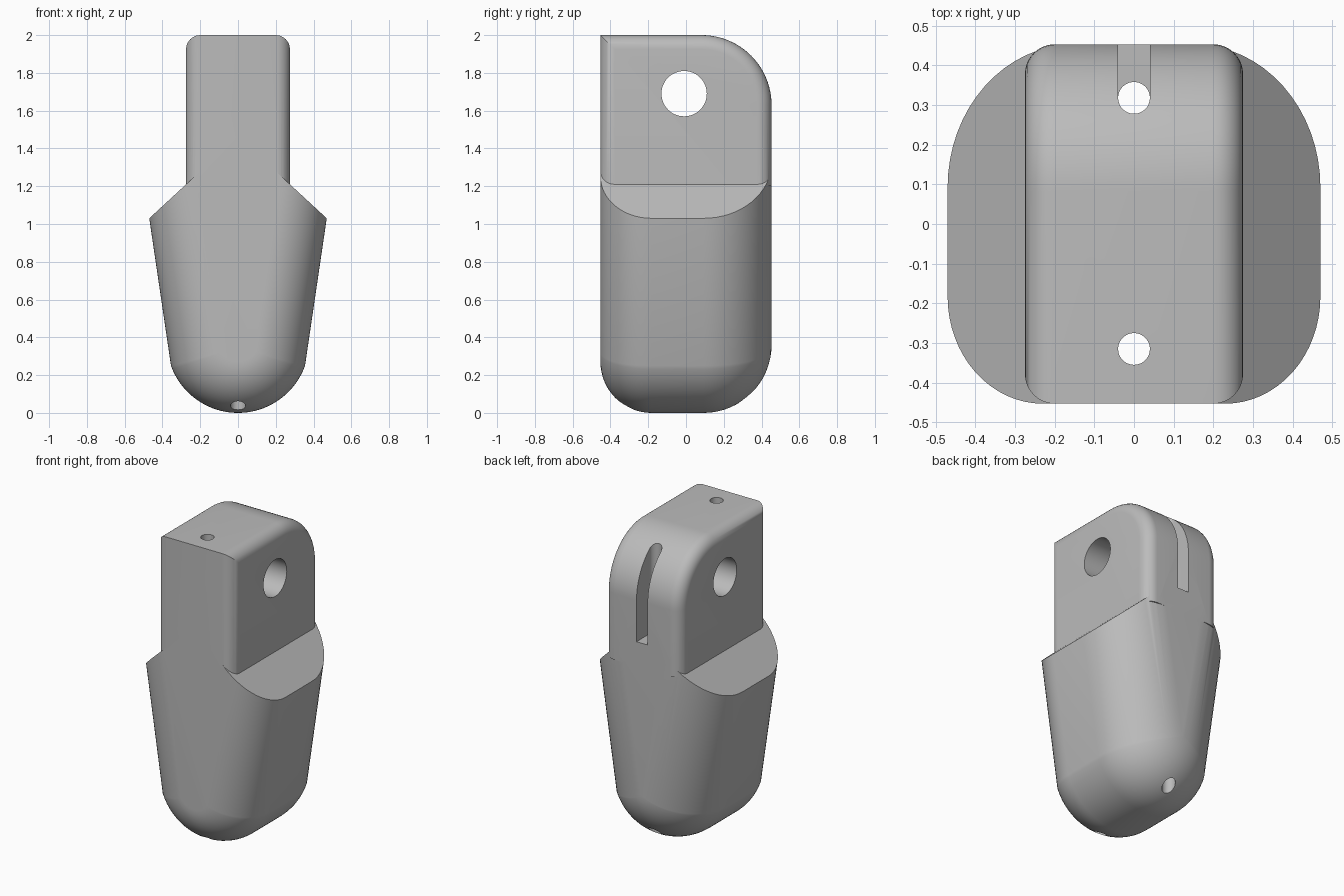
import bpy, bmesh
from math import sin, cos, pi, acos, atan2, radians
from mathutils import Vector

cube = bpy.data.objects.get("Cube")
if cube:
    bpy.data.objects.remove(cube, do_unlink=True)

grey = bpy.data.materials.new("plain grey")
grey.use_nodes = True
colour = (0.5, 0.5, 0.5, 1)
grey.diffuse_color = colour
grey.node_tree.nodes["Principled BSDF"].inputs["Base Color"].default_value = colour

HALF = 0.453  # half depth of the whole part


def loft(name, rings):
    """Skin a row of equal-length closed rings and cap both ends."""
    bm = bmesh.new()
    rows = [[bm.verts.new(p) for p in ring] for ring in rings]
    count = len(rows[0])
    for a, b in zip(rows, rows[1:]):
        for i in range(count):
            j = (i + 1) % count
            bm.faces.new((a[i], a[j], b[j], b[i]))
    bm.faces.new(rows[0])
    bm.faces.new(rows[-1])
    bmesh.ops.recalc_face_normals(bm, faces=bm.faces)
    mesh = bpy.data.meshes.new(name)
    bm.to_mesh(mesh)
    bm.free()
    mesh.materials.append(grey)
    obj = bpy.data.objects.new(name, mesh)
    bpy.context.collection.objects.link(obj)
    return obj


def body_ring(y, inset):
    """Round-bottomed, flaring outline with a sloped shoulder, inset evenly."""
    centre, radius, reach = Vector((0, 0.377)), 0.377 - inset, 0.3696 - inset
    normal = Vector((0.78, -0.115)).normalized()
    kink = atan2(normal.y, normal.x) - acos(reach / radius)
    steps = 24
    side = []
    for i in range(steps + 1):
        a = -pi / 2 + (kink + pi / 2) * i / steps
        side.append(centre + radius * Vector((cos(a), sin(a))))
    # run the flared side up to the shoulder slope
    base, up = side[-1], Vector((0.115, 0.78))
    slope, ridge = 0.923, 1.03 + 0.923 * 0.47
    t = (ridge - base.y - slope * base.x) / (up.y + slope * up.x)
    side.append(base + t * up)
    outline = side + [Vector((0, ridge))] + [Vector((-p.x, p.y)) for p in side[:0:-1]]
    return [(p.x, y, p.y) for p in outline]


# Body: small rounding at the front, larger rounding at the back
FRONT, BACK, N = 0.27, 0.36, 16
angles = [pi / 2 * i / N for i in range(N + 1)]
rings = [body_ring(-HALF + FRONT * (1 - cos(a)), FRONT * (1 - sin(a))) for a in angles]
rings += [body_ring(HALF - BACK * (1 - cos(a)), BACK * (1 - sin(a))) for a in reversed(angles)]
body = loft("body", rings)


def tang_ring(x, inset):
    """Upright side outline with a rounded upper back corner."""
    big, low, edge = 0.37, 1.2, HALF - inset
    pts = [(x, -edge, low), (x, -edge, 2 - inset)]
    for i in range(25):
        a = pi / 2 * (1 - i / 24)
        pts.append((x, HALF - big + (big - inset) * cos(a), 2 - big + (big - inset) * sin(a)))
    return pts + [(x, edge, low)]


# Tang: outline swept across the width with rounded long edges
FILLET, WIDTH = 0.075, 0.275
turns = [pi / 2 * i / 8 for i in range(9)]
right = [(WIDTH - FILLET * (1 - sin(a)), FILLET * (1 - cos(a))) for a in turns]
section = [(-x, d) for x, d in reversed(right)] + right
tang = loft("tang", [tang_ring(x, d) for x, d in section])


def combine(target, other, operation):
    mod = target.modifiers.new("combine", 'BOOLEAN')
    mod.object, mod.operation, mod.solver = other, operation, 'EXACT'
    bpy.context.view_layer.objects.active = target
    bpy.ops.object.modifier_apply(modifier=mod.name)
    bpy.data.objects.remove(other, do_unlink=True)


def cylinder(radius, location, rotation=(0, 0, 0)):
    bpy.ops.mesh.primitive_cylinder_add(vertices=48, radius=radius, depth=5,
                                        location=location, rotation=rotation)
    obj = bpy.context.object
    obj.data.materials.append(grey)
    return obj


combine(body, tang, 'UNION')

# Cross pin hole and the two long vertical bores
combine(body, cylinder(0.12, (0, -0.01, 1.69), (0, pi / 2, 0)), 'DIFFERENCE')
for y in (-0.315, 0.318):
    combine(body, cylinder(0.04, (0, y, 1)), 'DIFFERENCE')

# Slot opening the rear bore to the back
bpy.ops.mesh.primitive_cube_add(size=1, location=(0, 0.468, 1.86))
slot = bpy.context.object
slot.scale = (0.08, 0.3, 1)
slot.data.materials.append(grey)
bpy.context.view_layer.update()
combine(body, slot, 'DIFFERENCE')

# Smooth shading with sharp edges kept
bpy.ops.object.select_all(action='DESELECT')
body.select_set(True)
bpy.context.view_layer.objects.active = body
bpy.ops.object.shade_smooth_by_angle(angle=radians(30))
body.name = "clevis_body"
